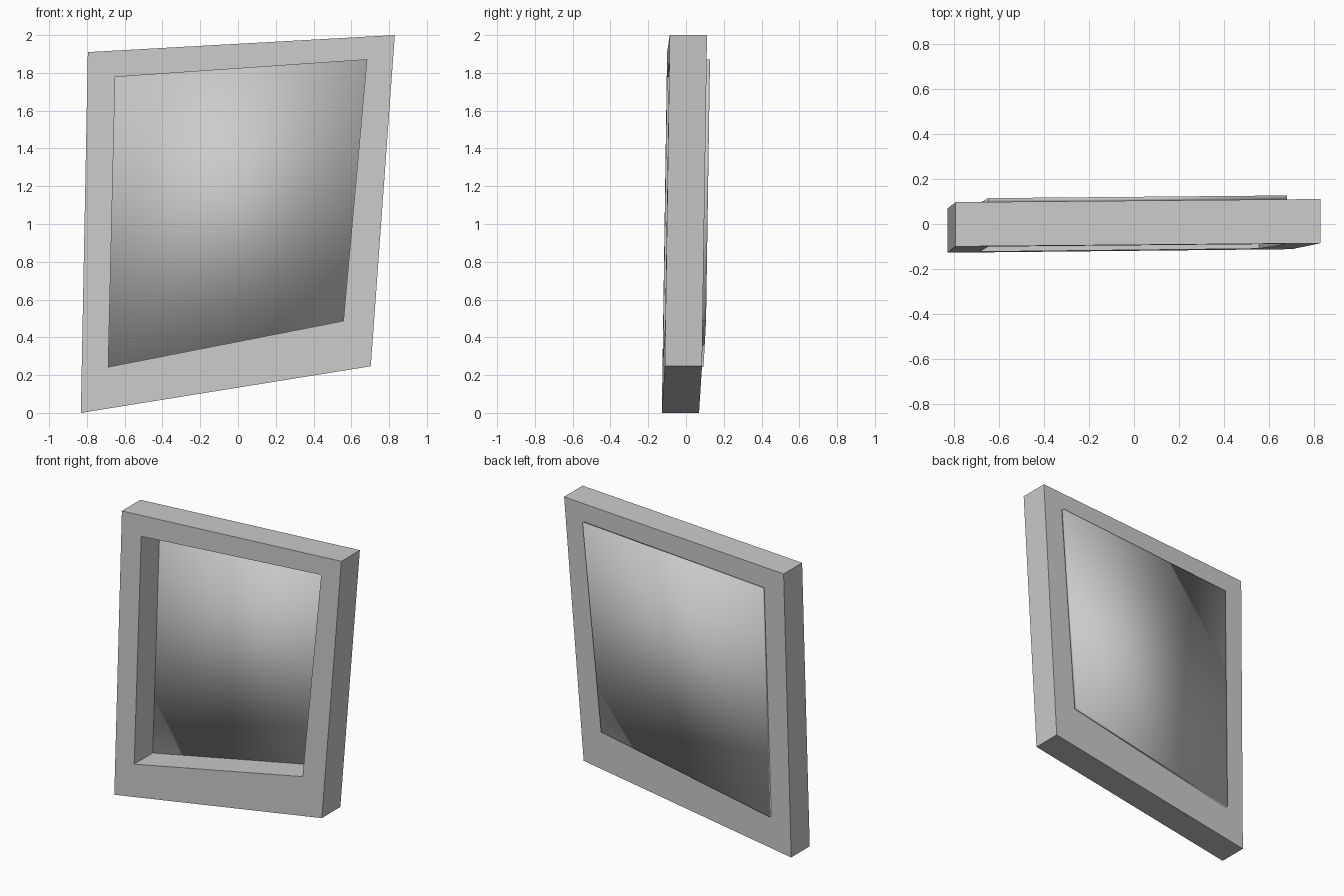
import bpy, bmesh

if "Cube" in bpy.data.objects:
    bpy.data.objects.remove(bpy.data.objects["Cube"])

DEPTH = 0.197
# Crooked outlines as (x, z), counter-clockwise seen from the front
OUTER = [(-0.832, 0.0), (0.703, 0.247), (0.83, 2.0), (-0.795, 1.91)]
INNER = [(-0.687, 0.243), (0.558, 0.487), (0.682, 1.87), (-0.65, 1.778)]


def point(p, d):
    """Point on the slightly tilted front plane, pushed back by d."""
    x, z = p
    return (x, -0.1214 + 0.008 * x + 0.0145 * z + d, z)


def finish(bm, name):
    bmesh.ops.recalc_face_normals(bm, faces=bm.faces)
    me = bpy.data.meshes.new(name)
    bm.to_mesh(me)
    bm.free()
    ob = bpy.data.objects.new(name, me)
    bpy.context.collection.objects.link(ob)
    return ob


# Window frame: four flat-sided bars mitred at the corners
bm = bmesh.new()
of, inf, ob_, inb = [[bm.verts.new(point(p, d)) for p in loop]
                     for d in (0, DEPTH) for loop in (OUTER, INNER)]
for i in range(4):
    j = (i + 1) % 4
    for a, b in ((of, inf), (inf, inb), (inb, ob_), (ob_, of)):
        bm.faces.new((a[i], a[j], b[j], b[i]))
# Join the mitres so front and back read as flat faces
finish(bm, "window_frame")

# Pane: thin smooth-shaded slab, standing slightly proud of the back
bm = bmesh.new()
front, back = [[bm.verts.new(point(p, d)) for p in INNER]
               for d in (DEPTH, DEPTH + 0.019)]
bm.faces.new(front)
bm.faces.new(back)
for i in range(4):
    j = (i + 1) % 4
    bm.faces.new((front[i], front[j], back[j], back[i]))
for f in bm.faces:
    f.smooth = True
finish(bm, "window_pane")
